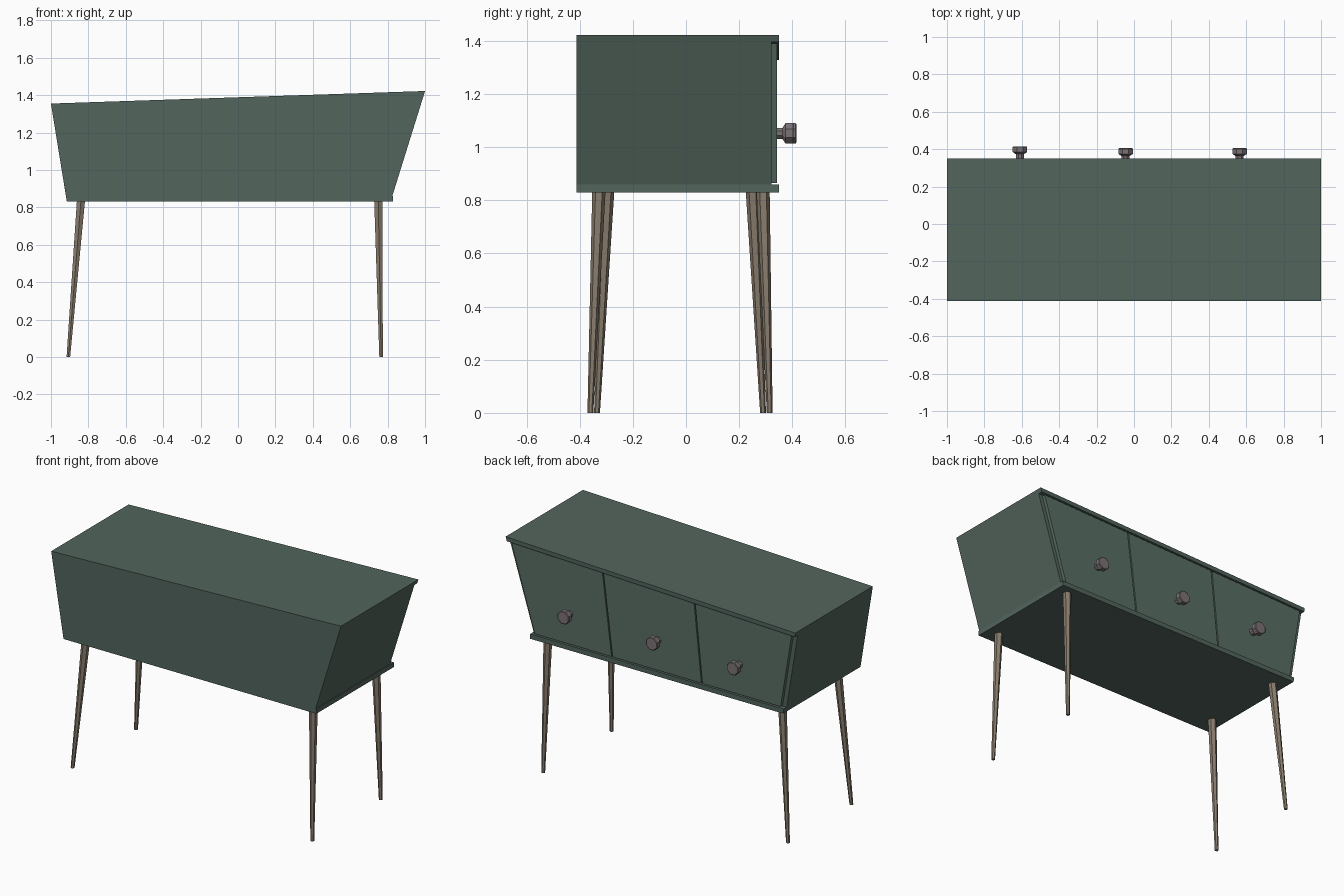
import bpy, bmesh
from math import pi, cos, sin
from mathutils import Vector, Matrix

if "Cube" in bpy.data.objects:
    bpy.data.objects.remove(bpy.data.objects["Cube"])


def material(name, rgb):
    m = bpy.data.materials.new(name)
    m.diffuse_color = (*rgb, 1)
    m.use_nodes = True
    m.node_tree.nodes["Principled BSDF"].inputs["Base Color"].default_value = m.diffuse_color
    return m


green = material("green_paint", (0.085, 0.13, 0.108))
green_light = material("drawer_paint", (0.10, 0.155, 0.13))
wood = material("leg_wood", (0.25, 0.205, 0.155))
metal = material("knob_metal", (0.20, 0.17, 0.18))


def finish(name, bm, mat):
    bmesh.ops.recalc_face_normals(bm, faces=bm.faces)
    me = bpy.data.meshes.new(name)
    bm.to_mesh(me)
    bm.free()
    me.materials.append(mat)
    ob = bpy.data.objects.new(name, me)
    bpy.context.collection.objects.link(ob)
    return ob


def slab(name, outline, y0, y1, mat):
    """Extrude an xz outline from y0 to y1."""
    bm = bmesh.new()
    f = bm.faces.new([bm.verts.new((x, y0, z)) for x, z in outline])
    r = bmesh.ops.extrude_face_region(bm, geom=[f])
    vs = [v for v in r["geom"] if isinstance(v, bmesh.types.BMVert)]
    bmesh.ops.translate(bm, verts=vs, vec=(0, y1 - y0, 0))
    return finish(name, bm, mat)


def rings(name, sections, sides, mat, axis):
    """Loft regular polygons; sections are (centre, radius)."""
    bm = bmesh.new()
    loops = []
    for c, r in sections:
        loop = []
        for i in range(sides):
            a = 2 * pi * (i + 0.5) / sides
            u, v = r * cos(a), r * sin(a)
            off = Vector((u, v, 0)) if axis == 'Z' else Vector((u, 0, v))
            loop.append(bm.verts.new(Vector(c) + off))
        loops.append(loop)
    for a, b in zip(loops, loops[1:]):
        for i in range(sides):
            j = (i + 1) % sides
            bm.faces.new((a[i], a[j], b[j], b[i]))
    bm.faces.new(loops[0])
    bm.faces.new(loops[-1])
    return finish(name, bm, mat)


def lerp(a, b, t):
    return a + (b - a) * t


def top_z(x):
    return lerp(1.355, 1.422, (x + 1) / 2)


FRONT, BACK = -0.413, 0.35
T = 0.026

# Sloping top and flat base boards, overhanging on the drawer side
slab("top_board", [(-1, 1.355), (1, 1.422), (0.992, 1.422 - T), (-0.996, 1.355 - T)],
     FRONT, BACK, green)
slab("base_board", [(-0.915, 0.83), (0.83, 0.83), (0.83, 0.86), (-0.92, 0.86)],
     FRONT, BACK, green)

# Cabinet body between the boards
slab("cabinet_body", [(-0.92, 0.86), (0.825, 0.86), (0.992, 1.422 - T), (-0.996, 1.355 - T)],
     FRONT, 0.322, green)

# Three skewed drawer fronts separated by narrow gaps
top_x = [-0.972, -0.30, 0.333, 0.968]
low_x = [-0.897, -0.35, 0.27, 0.808]
g = 0.004
for i in range(3):
    tl, tr = top_x[i] + g, top_x[i + 1] - g
    bl, br = low_x[i] + g, low_x[i + 1] - g
    slab(f"drawer_front_{i + 1}",
         [(bl, 0.865), (br, 0.865), (tr, top_z(tr) - T - 0.005), (tl, top_z(tl) - T - 0.005)],
         0.318, 0.343, green_light)

# Faceted knobs
for i, (x, end) in enumerate([(-0.61, 0.415), (-0.045, 0.405), (0.565, 0.405)]):
    prof = [(0.335, 0.023), (end - 0.042, 0.023), (end - 0.030, 0.042),
            (end - 0.003, 0.042), (end, 0.038)]
    rings(f"drawer_knob_{i + 1}", [((x, y, 1.052), r) for y, r in prof], 8, metal, 'Y')

# Splayed tapering legs
legs = {
    "front_left_leg": ((-0.907, -0.335), (-0.84, -0.295)),
    "back_left_leg": ((-0.907, 0.29), (-0.84, 0.25)),
    "front_right_leg": ((0.765, -0.36), (0.75, -0.328)),
    "back_right_leg": ((0.765, 0.315), (0.75, 0.29)),
}
for name, (lo, hi) in legs.items():
    rings(name, [((*lo, 0), 0.011), ((*hi, 0.832), 0.025)], 6, wood, 'Z')
